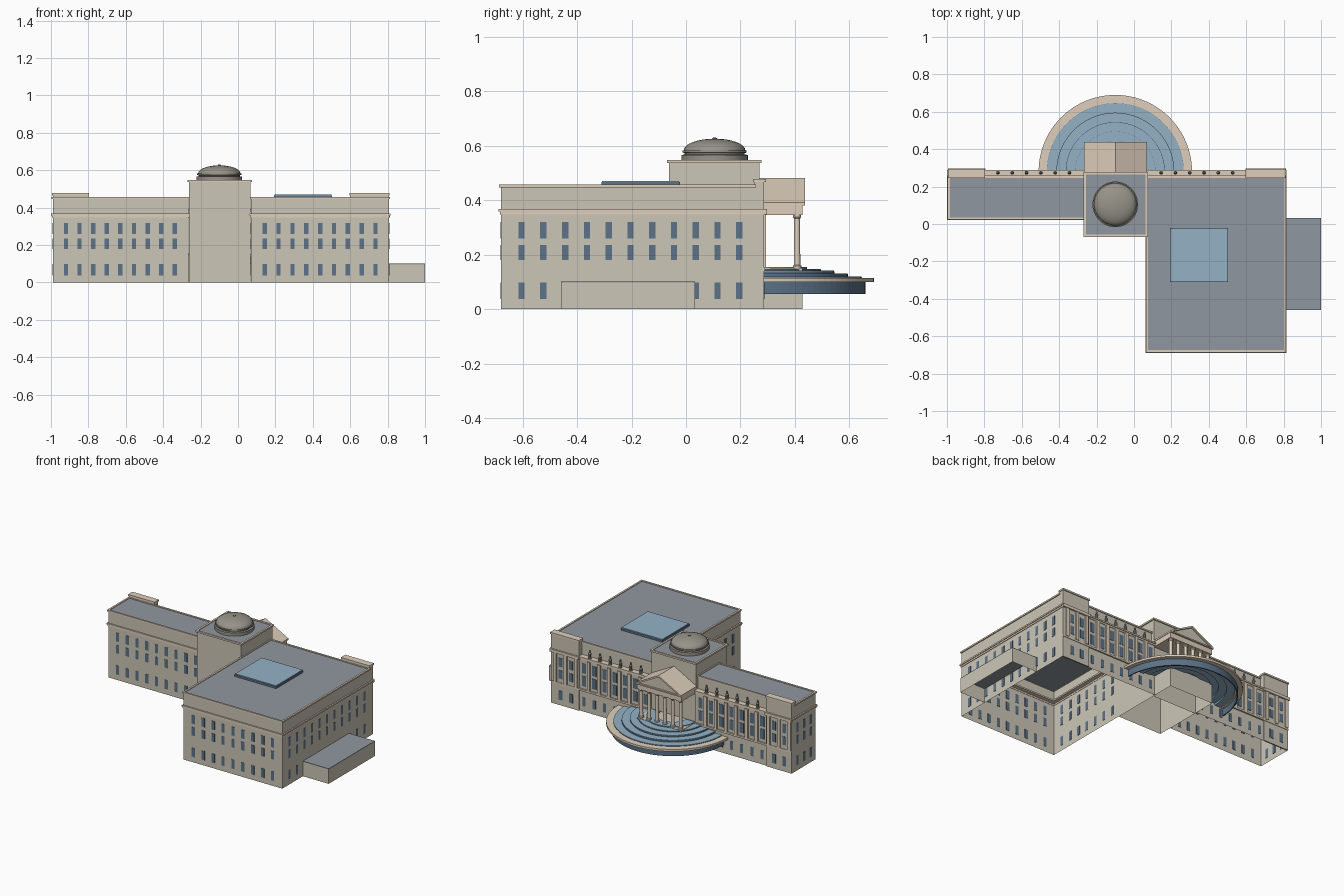
import bpy, bmesh, math

if "Cube" in bpy.data.objects:
    bpy.data.objects.remove(bpy.data.objects["Cube"])


def material(name, rgb):
    m = bpy.data.materials.new(name)
    m.diffuse_color = (*[(c / 255) ** 2.2 for c in rgb], 1)
    m.use_nodes = True
    m.node_tree.nodes["Principled BSDF"].inputs["Base Color"].default_value = m.diffuse_color
    return m


STONE = material("stone", (203, 197, 182))
TRIM = material("trim", (222, 206, 186))
ROOF = material("roof", (143, 150, 158))
GLASS = material("glass", (146, 176, 196))
WINDOW = material("window", (92, 114, 135))
METAL = material("statue_stone", (150, 146, 136))
CX = -0.1                      # symmetry axis of the columned facade


def finish(bm, name, mat, smooth=False):
    bmesh.ops.recalc_face_normals(bm, faces=bm.faces)
    me = bpy.data.meshes.new(name)
    bm.to_mesh(me)
    bm.free()
    if smooth:
        for p in me.polygons:
            p.use_smooth = True
        me.set_sharp_from_angle(angle=math.radians(35))
    me.materials.append(mat)
    ob = bpy.data.objects.new(name, me)
    bpy.context.collection.objects.link(ob)
    return ob


def boxes(name, items, mat, top=True, bottom=True):
    """One mesh of boxes given as (x0, x1, y0, y1, z0, z1)."""
    bm = bmesh.new()
    for x0, x1, y0, y1, z0, z1 in items:
        lo, hi = [[bm.verts.new((x, y, z)) for x, y in
                   ((x0, y0), (x1, y0), (x1, y1), (x0, y1))] for z in (z0, z1)]
        for i in range(4):
            j = (i + 1) % 4
            bm.faces.new((lo[i], lo[j], hi[j], hi[i]))
        if top:
            bm.faces.new(hi)
        if bottom:
            bm.faces.new(lo[::-1])
    return finish(bm, name, mat)


def band(name, rect, z0, z1, out, inn, mat):
    """Rectangular ring following the walls of rect."""
    x0, x1, y0, y1 = rect
    bm = bmesh.new()
    loops = []
    for d, z in ((out, z0), (out, z1), (-inn, z1), (-inn, z0)):
        loops.append([bm.verts.new((x, y, z)) for x, y in
                      ((x0 - d, y0 - d), (x1 + d, y0 - d), (x1 + d, y1 + d), (x0 - d, y1 + d))])
    for k in range(4):
        a, b = loops[k], loops[(k + 1) % 4]
        for i in range(4):
            j = (i + 1) % 4
            bm.faces.new((a[i], a[j], b[j], b[i]))
    return finish(bm, name, mat)


def lathe(name, profile, centres, mat, seg=32, half=False, smooth=True):
    """Revolve (r, z) profile; half gives a closed section over 180 degrees."""
    bm = bmesh.new()
    n = len(profile)
    for cx, cy in centres:
        cols = []
        for s in range(seg + 1 if half else seg):
            a = s * (math.pi if half else 2 * math.pi) / seg
            cols.append([bm.verts.new((cx + r * math.cos(a), cy + r * math.sin(a), z))
                         for r, z in profile])
        for s in range(seg):
            a, b = cols[s], cols[(s + 1) % len(cols)]
            for k in range(n if half else n - 1):
                m = (k + 1) % n
                bm.faces.new((a[k], b[k], b[m], a[m]))
        if half:
            bm.faces.new(cols[0])
            bm.faces.new(cols[-1][::-1])
    bmesh.ops.remove_doubles(bm, verts=bm.verts, dist=1e-5)
    return finish(bm, name, mat, smooth)


def both(xs):
    return list(xs) + [2 * CX - x for x in xs]


# Hollow wing and main block: walls, cornice, attic, coping, roof
for name, (x0, x1, y0, y1) in {"wing": (-0.99, -0.265, 0.03, 0.28),
                               "main_block": (0.07, 0.807, -0.68, 0.28)}.items():
    attic = (x0, x1, y0, 0.252)
    boxes(name + "_walls", [(x0, x1, y0, y1, 0, 0.36)], STONE, top=False, bottom=False)
    boxes(name + "_attic", [(*attic, 0.355, 0.452)], STONE, top=False, bottom=False)
    band(name + "_cornice", (x0, x1, y0, y1), 0.347, 0.358, 0.004, 0.002, TRIM)
    band(name + "_cornice_top", (x0, x1, y0, y1), 0.358, 0.368, 0.009, 0.03, TRIM)
    band(name + "_coping", attic, 0.447, 0.457, 0.006, 0.006, TRIM)
    boxes(name + "_roof", [(*attic, 0.448, 0.453)], ROOF)

# Central block with its cornice and roof
centre = (-0.263, 0.068, -0.063, 0.27)
boxes("centre_walls", [(*centre, 0, 0.54)], STONE, top=False, bottom=False)
band("centre_cornice", centre, 0.537, 0.548, 0.007, 0.006, TRIM)
boxes("centre_roof", [(*centre, 0.538, 0.544)], ROOF)

# Dome on a ringed drum
dome = [(0.122, 0.544), (0.122, 0.566), (0.11, 0.568), (0.11, 0.573), (0.118, 0.575), (0.118, 0.583)]
dome += [(0.113 * math.cos(t), 0.583 + 0.043 * math.sin(t))
         for t in [i * math.pi / 16 for i in range(8)]] + [(0, 0.626)]
lathe("dome", dome, [(CX, 0.105)], METAL, seg=40)
lathe("dome_finial", [(0.008, 0.622), (0.008, 0.629), (0, 0.63)], [(CX, 0.105)], METAL, seg=12)

# Skylight and low annex
boxes("skylight", [(0.195, 0.5, -0.308, -0.025, 0.45, 0.471)], GLASS)
band("skylight_frame", (0.195, 0.5, -0.308, -0.025), 0.45, 0.466, 0.003, 0.001, WINDOW)
boxes("annex_walls", [(0.807, 1.0, -0.46, 0.033, 0, 0.097)], STONE, top=False, bottom=False)
boxes("annex_roof", [(0.807, 1.0, -0.46, 0.033, 0.097, 0.102)], ROOF)

# Windows in three storeys on the plain sides
rows = [(0.037, 0.098), (0.18, 0.236), (0.26, 0.319)]
w, t = 0.0115, 0.002
wing_x = [-0.92 + 0.0728 * i for i in range(9)]
main_x = [0.143 + 0.074 * i for i in range(9)]
side_y = [-0.604 + 0.08 * i for i in range(11)]
win = []
for z0, z1 in rows:
    win += [(x - w, x + w, 0.03 - t, 0.03 + t, z0, z1) for x in wing_x]
    win += [(x - w, x + w, -0.68 - t, -0.68 + t, z0, z1) for x in main_x]
    win += [(0.807 - t, 0.807 + t, y - w, y + w, z0, z1) for y in side_y]
    win += [(0.07 - t, 0.07 + t, y - w, y + w, z0, z1) for y in side_y if y < -0.1]
    win += [(-0.99 - t, -0.99 + t, y - w, y + w, z0, z1) for y in (0.085, 0.155, 0.225)]
boxes("plain_windows", win, WINDOW)

# Columned facade: pilasters, tall windows, base ledge
pil = [-0.7275 + 0.0765 * i for i in range(6)]
bay = [p + 0.03825 for p in pil[:-1]] + [-0.766, -0.305]
f = 0.28
boxes("facade_pilasters", [(x - 0.011, x + 0.011, f, f + 0.01, 0.152, 0.348)
                           for x in both(pil)], TRIM)
fw = []
for x in both(bay):
    for z0, z1, h in ((0.037, 0.095, 0.011), (0.172, 0.24, 0.015), (0.258, 0.325, 0.015)):
        fw.append((x - h, x + h, f - t, f + t, z0, z1))
boxes("facade_windows", fw, WINDOW)
boxes("facade_ledge", [(-0.99, -0.265, f - 0.005, f + 0.01, 0.14, 0.152),
                       (0.065, 0.807, f - 0.005, f + 0.01, 0.14, 0.152)], TRIM)

# Corner pavilions with pilasters, windows and raised parapets
ends = [(-0.99, -0.8), (0.6, 0.807)]
boxes("pavilion_walls", [(a, b, f - 0.002, f + 0.007, 0, 0.36) for a, b in ends], STONE)
boxes("pavilion_pilasters", [(x - 0.011, x + 0.011, f, f + 0.014, 0.152, 0.348)
                             for x in both([-0.975, -0.897, -0.82])], TRIM)
boxes("pavilion_windows", [(x - 0.014, x + 0.014, f, f + 0.009, z0, z1)
                           for x in both([-0.936, -0.858]) for z0, z1 in rows], WINDOW)
boxes("pavilion_cornice", [(a - 0.005, b + 0.005, f, f + 0.018, 0.348, 0.368) for a, b in ends], TRIM)
boxes("pavilion_parapet", [(a, b, 0.25, f + 0.007, 0.366, 0.468) for a, b in ends], STONE)
boxes("pavilion_cap", [(a - 0.004, b + 0.004, 0.246, f + 0.013, 0.466, 0.477) for a, b in ends], TRIM)

# Statues on the cornice
lathe("statues", [(0.011, 0.367), (0.011, 0.374), (0.008, 0.376), (0.0095, 0.4), (0.004, 0.408),
                  (0.0055, 0.414), (0.004, 0.42), (0, 0.422)],
      [(x, 0.274) for x in both(pil)], METAL, seg=10)

# Portico: podium, columns, entablature, pediment
px0, px1 = -0.265, 0.067
boxes("podium", [(px0, px1, 0.265, 0.428, 0, 0.15)], STONE, bottom=False)
lathe("portico_columns", [(0.0155, 0.15), (0.0155, 0.159), (0.012, 0.162), (0.0105, 0.332),
                          (0.015, 0.338), (0.015, 0.347)],
      [(-0.246 + 0.0588 * i, 0.408) for i in range(6)], TRIM, seg=16)
boxes("entablature", [(px0, px1, 0.265, 0.428, 0.345, 0.382)], TRIM)


def gable(name, pts, y0, y1, mat):
    bm = bmesh.new()
    a, b = [[bm.verts.new((x, y, z)) for x, z in pts] for y in (y0, y1)]
    for i in range(len(pts)):
        j = (i + 1) % len(pts)
        bm.faces.new((a[i], a[j], b[j], b[i]))
    bm.faces.new(a)
    bm.faces.new(b)
    return finish(bm, name, mat)


gable("pediment", [(px0, 0.38), (px1, 0.38), (CX, 0.472)], 0.265, 0.427, STONE)
gable("pediment_roof", [(px0 - 0.003, 0.381), (CX, 0.47), (px1 + 0.003, 0.381),
                        (px1 + 0.003, 0.391), (CX, 0.482), (px0 - 0.003, 0.391)], 0.265, 0.438, TRIM)
boxes("pediment_base", [(px0 - 0.003, px1 + 0.003, 0.265, 0.438, 0.38, 0.388)], TRIM)

# Semicircular stepped glass entrance canopy, hollow below
hub = [(CX, 0.28)]
lathe("canopy_wall", [(0.373, 0.055), (0.38, 0.055), (0.38, 0.102), (0.373, 0.102)], hub,
      WINDOW, seg=48, half=True, smooth=False)
lathe("canopy_rim", [(0.36, 0.1), (0.41, 0.1), (0.41, 0.114), (0.36, 0.114)], hub,
      TRIM, seg=48, half=True, smooth=False)
radii = [0.365, 0.314, 0.264, 0.214, 0.164, 0.1]
tops = [0.119, 0.131, 0.141, 0.148, 0.154]
for i, z in enumerate(tops):
    r0, r1 = radii[i + 1] - 0.004, radii[i]
    lathe(f"canopy_step_{i + 1}", [(r0, z - 0.013), (r1, z - 0.013), (r1, z), (r0, z)], hub,
          GLASS, seg=48, half=True, smooth=False)
    lathe(f"canopy_riser_{i + 1}", [(r1 - 0.003, z - 0.014), (r1 + 0.001, z - 0.014),
                                    (r1 + 0.001, z - 0.003), (r1 - 0.003, z - 0.003)], hub,
          WINDOW, seg=48, half=True, smooth=False)
